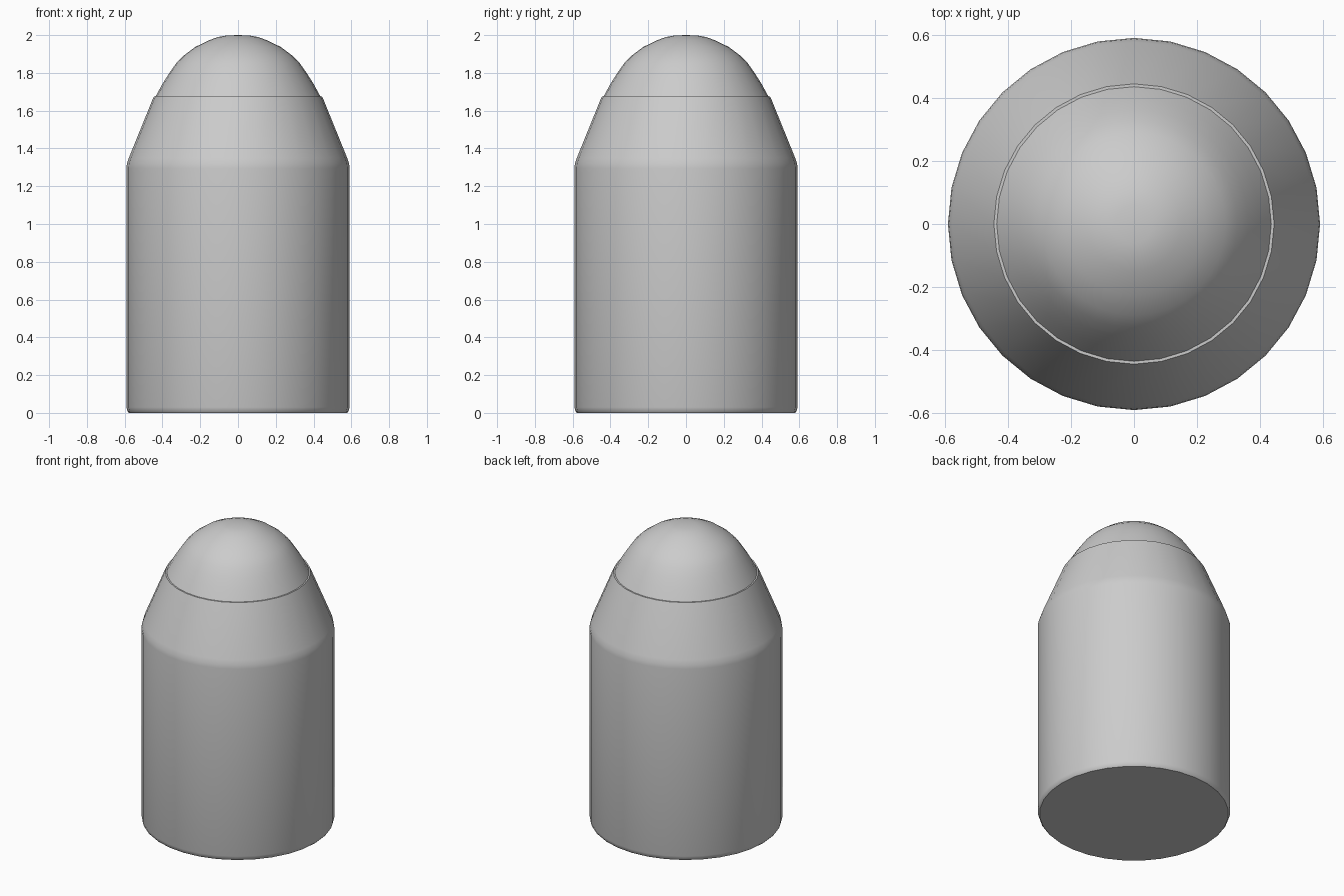
import bpy, bmesh
from math import cos, sin, tau, radians

if "Cube" in bpy.data.objects:
    bpy.data.objects.remove(bpy.data.objects["Cube"])

SIDES = 32

def lathe(name, profile, angle):
    """Revolve (radius, z) points around z; radius 0 makes a pole."""
    bm = bmesh.new()
    rings = []
    for r, z in profile:
        n = SIDES if r > 0 else 1
        rings.append([bm.verts.new((r * cos(tau * i / SIDES), r * sin(tau * i / SIDES), z))
                      for i in range(n)])
    for a, b in zip(rings, rings[1:]):
        for i in range(SIDES):
            j = (i + 1) % SIDES
            quad = [a[i % len(a)], a[j % len(a)], b[j % len(b)], b[i % len(b)]]
            bm.faces.new(list(dict.fromkeys(quad)))
    bmesh.ops.recalc_face_normals(bm, faces=bm.faces)
    mesh = bpy.data.meshes.new(name)
    bm.to_mesh(mesh)
    bm.free()
    ob = bpy.data.objects.new(name, mesh)
    bpy.context.collection.objects.link(ob)
    bpy.ops.object.select_all(action='DESELECT')
    ob.select_set(True)
    bpy.context.view_layer.objects.active = ob
    bpy.ops.object.shade_smooth_by_angle(angle=radians(angle))
    return ob

# Straight casing with softened base, tapered shoulder and thin flat lip
lathe("casing", [(0, 0), (0.578, 0), (0.585, 0.008), (0.591, 0.03),
                 (0.591, 1.295), (0.588, 1.32), (0.578, 1.35),
                 (0.452, 1.66), (0.445, 1.676), (0.432, 1.676), (0, 1.676)], 35)

# Rounded nose seated in the lip
lathe("nose", [(0, 1.66), (0.445, 1.66), (0.436, 1.676), (0.40, 1.742), (0.363, 1.80),
               (0.328, 1.85), (0.29, 1.89), (0.225, 1.938), (0.15, 1.974),
               (0.105, 1.99), (0.06, 1.998), (0, 2.0)], 35)
